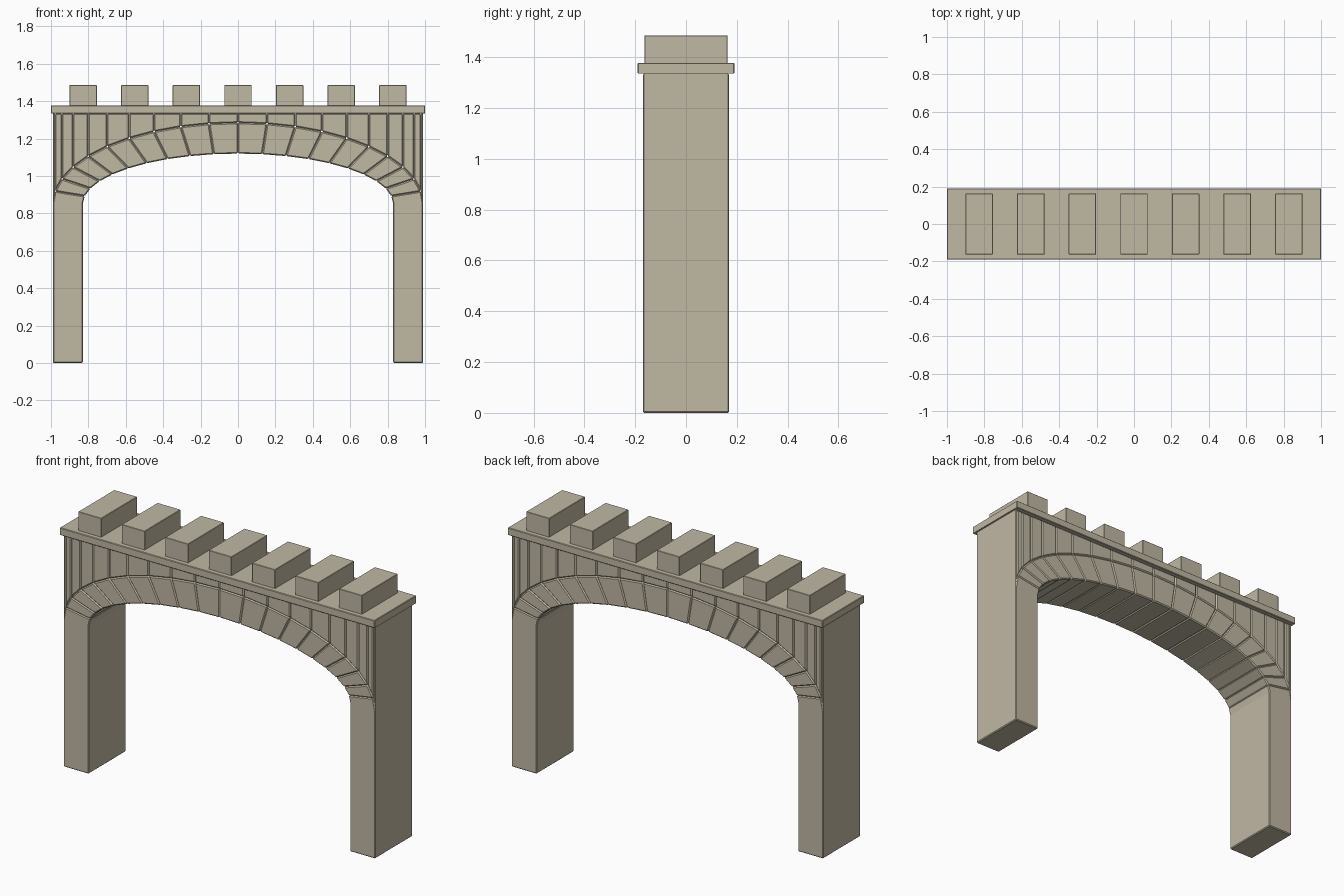
import bpy, bmesh
from math import sin, cos, radians

if "Cube" in bpy.data.objects:
    bpy.data.objects.remove(bpy.data.objects["Cube"])

HALF_DEPTH = 0.17
SPRING, WALL_TOP = 0.85, 1.335
STEPS = 10                       # stones on each half of the arch

stone = bpy.data.materials.new("stone")
stone.diffuse_color = (0.53, 0.48, 0.37, 1)
stone.use_nodes = True
stone.node_tree.nodes["Principled BSDF"].inputs["Base Color"].default_value = stone.diffuse_color


def inner(i):
    t = radians(90 * i / STEPS)
    return (0.83 * sin(t), SPRING + 0.27 * cos(t))


def outer(i):
    t = radians(90 * i / STEPS)
    return (0.99 * sin(t), SPRING + 0.435 * cos(t))


def add_block(target, outline, half_depth, bevel):
    """Extrude an x-z outline through y and chamfer its sharp edges."""
    bm = bmesh.new()
    front = bm.faces.new([bm.verts.new((x, -half_depth, z)) for x, z in outline])
    ext = bmesh.ops.extrude_face_region(bm, geom=[front])
    back = [g for g in ext["geom"] if isinstance(g, bmesh.types.BMVert)]
    bmesh.ops.translate(bm, verts=back, vec=(0, 2 * half_depth, 0))
    bmesh.ops.recalc_face_normals(bm, faces=bm.faces)

    def sharp(e):
        a, b = e.verts
        along_y = abs(a.co.y - b.co.y) > 0.01
        # keep the tall end faces flush where leg and wall meet
        if along_y and a.co.x > 0.985 and SPRING - 0.01 < a.co.z < 1.34:
            return False
        return e.calc_face_angle(0) > 0.5

    bmesh.ops.bevel(bm, geom=[e for e in bm.edges if sharp(e)], offset=bevel,
                    segments=1, affect='EDGES', clamp_overlap=True)
    tmp = bpy.data.meshes.new("block")
    bm.to_mesh(tmp)
    bm.free()
    target.from_mesh(tmp)
    bpy.data.meshes.remove(tmp)


def make_part(name, blocks, half_depth=HALF_DEPTH, mirror=True):
    bm = bmesh.new()
    for outline, bevel in blocks:
        add_block(bm, outline, half_depth, bevel)
    mesh = bpy.data.meshes.new(name)
    bm.to_mesh(mesh)
    bm.free()
    mesh.materials.append(stone)
    ob = bpy.data.objects.new(name, mesh)
    bpy.context.collection.objects.link(ob)
    if mirror:
        mod = ob.modifiers.new("mirror", 'MIRROR')
        mod.use_mirror_merge = False
    return ob


def rect(x0, x1, z0, z1):
    return [(x0, z0), (x1, z0), (x1, z1), (x0, z1)]


# legs, each topped by the lowest arch stone
last = STEPS - 1
make_part("legs", [([(0.83, 0), (0.99, 0), (0.99, SPRING), outer(last),
                     inner(last), (0.83, SPRING)], 0.005)])

# wedge stones of the arch
make_part("arch_stones", [([inner(i), inner(i + 1), outer(i + 1), outer(i)], 0.006)
                          for i in range(last)])

# upright wall stones between arch and deck
make_part("wall_stones", [([outer(i), outer(i + 1), (outer(i + 1)[0], WALL_TOP),
                            (outer(i)[0], WALL_TOP)], 0.006 if i < last else 0.004)
                          for i in range(STEPS)])

# deck slab
make_part("deck", [(rect(-1, 1, WALL_TOP, 1.378), 0.003)], 0.19, False)

# battlement blocks
for k in range(-3, 4):
    c = k * 0.276
    make_part("battlement_block", [(rect(c - 0.073, c + 0.073, 1.376, 1.486), 0.002)],
              0.163, False)
